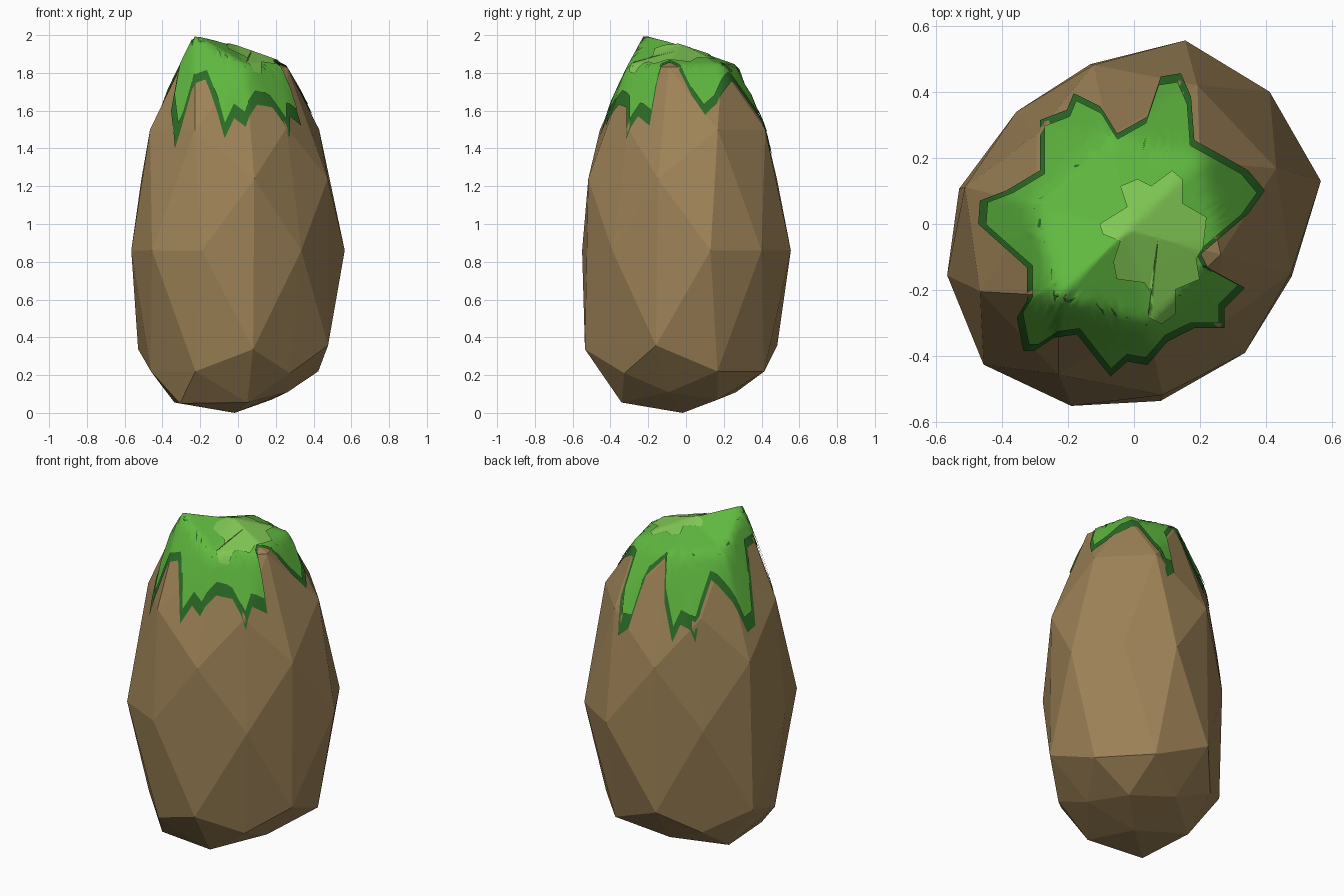
import bpy, bmesh, math
from mathutils import Vector
from mathutils.bvhtree import BVHTree

if "Cube" in bpy.data.objects:
    bpy.data.objects.remove(bpy.data.objects["Cube"])


def material(name, rgb):
    m = bpy.data.materials.new(name)
    m.diffuse_color = (*rgb, 1)
    m.use_nodes = True
    m.node_tree.nodes["Principled BSDF"].inputs["Base Color"].default_value = m.diffuse_color
    return m


def finish(bm, name, mat, smooth):
    me = bpy.data.meshes.new(name)
    bm.to_mesh(me)
    for p in me.polygons:
        p.use_smooth = smooth
    me.materials.append(mat)
    ob = bpy.data.objects.new(name, me)
    bpy.context.collection.objects.link(ob)
    return ob


# Rock: edge-up icosphere (42 points), reshaped level by level
A, B = 0.5257, 0.8507
dirs = set()
for base in ((0, A, B), (0.5, 0.309, 0.809), (1, 0, 0)):
    for k in range(3):
        c = base[k:] + base[:k]
        for sx in (1, -1):
            for sy in (1, -1):
                for sz in (1, -1):
                    dirs.add((c[0] * sx + 0.0, c[1] * sy + 0.0, c[2] * sz + 0.0))

# level: (height, radius)
LEVELS = {1: (1.93, 0), 0.851: (1.83, 0.30), 0.809: (1.83, 0.29),
          0.526: (1.51, 0.40), 0.5: (1.50, 0.485), 0.309: (1.24, 0.51),
          0: (0.86, 0.58), -0.309: (0.345, 0.52), -0.5: (0.22, 0.48),
          -0.526: (0.21, 0.425), -0.809: (0.11, 0.29),
          -0.851: (0.07, 0.27), -1: (0.0, 0)}
# widest ring, a little irregular
WAIST = [(.565, .13), (.41, .40), (.155, .555), (-.355, .34),
         (-.565, -.155), (-.455, -.425), (-.19, -.55), (.335, -.39)]
TURN, SHIFT = math.radians(-46.5), -0.018


def rock_point(d):
    level = round(d[2], 3)
    z, r = LEVELS[level]
    shift = SHIFT
    if level == -0.309:
        shift = -0.026
        z += 0.012 if d[1] > 0 else -0.008
    if d[1] < 0:
        if level == 0.851:
            z, r = 1.99, 0.29
        if level == -0.851:
            z, r = 0.05, 0.40
        if level == -0.809:
            z, r = 0.055, 0.33
    a = math.atan2(d[1], d[0]) + TURN
    p = Vector((r * math.cos(a) + shift, r * math.sin(a) + shift, z))
    if level == 0:
        x, y = min(WAIST, key=lambda q: math.hypot(q[0] - p.x, q[1] - p.y))
        p = Vector((x, y, z))
    return p


bm = bmesh.new()
for d in sorted(dirs):
    bm.verts.new(d)
bmesh.ops.convex_hull(bm, input=bm.verts[:])
for v in bm.verts:
    v.co = rock_point(tuple(v.co))
bmesh.ops.recalc_face_normals(bm, faces=bm.faces[:])
bm.normal_update()
tree = BVHTree.FromBMesh(bm)
finish(bm, "rock", material("rock_brown", (0.34, 0.225, 0.095)), False)
bm.free()


# Moss: star-shaped sheets draped from above onto the rock
def drape(x, y, lift):
    for i in range(40):
        s = 1 - 0.02 * i
        hit = tree.ray_cast(Vector((x * s, y * s, 4)), Vector((0, 0, -1)))[0]
        if hit:
            return hit + (hit - Vector((0, 0, 1.45))).normalized() * lift
    return Vector((x, y, 1.9))


def moss(name, outline, centre, scale, lift, mat, rings=12, split=3):
    cx, cy = centre
    rim = []
    for i, (x, y) in enumerate(outline):
        x2, y2 = outline[(i + 1) % len(outline)]
        for k in range(split):
            t = k / split
            rim.append((x + (x2 - x) * t - cx, y + (y2 - y) * t - cy))
    bm = bmesh.new()
    hub = bm.verts.new(drape(cx, cy, lift))
    loops = []
    for j in range(1, rings + 1):
        f = scale * j / rings
        loops.append([bm.verts.new(drape(cx + x * f, cy + y * f, lift)) for x, y in rim])
    n = len(rim)
    for i in range(n):
        k = (i + 1) % n
        bm.faces.new((hub, loops[0][i], loops[0][k]))
        for a, b in zip(loops, loops[1:]):
            bm.faces.new((a[i], b[i], b[k], a[k]))
    finish(bm, name, mat, True)
    bm.free()


STAR = [(.39, .10), (.34, .16), (.27, .20), (.18, .25), (.17, .38), (.14, .45),
        (.08, .44), (.04, .32), (-.05, .27), (-.10, .35), (-.18, .39),
        (-.20, .34), (-.28, .31), (-.28, .16), (-.38, .10), (-.46, .07),
        (-.465, 0), (-.42, -.04), (-.32, -.13), (-.32, -.23), (-.35, -.28),
        (-.33, -.38), (-.30, -.38), (-.24, -.34), (-.17, -.33), (-.07, -.455),
        (-.02, -.41), (.04, -.42), (.10, -.35), (.18, -.31), (.27, -.31), (.27, -.25),
        (.33, -.19), (.22, -.13), (.20, -.09), (.27, -.03), (.34, .03)]
PATCH = [(.21, .02), (.14, .06), (.14, .13), (.11, .155), (.05, .11), (.01, .13),
         (-.04, .11), (-.02, .05), (-.10, 0), (-.09, -.03), (-.04, -.05),
         (-.06, -.11), (-.05, -.16), (.03, -.17), (.05, -.20), (.04, -.27),
         (.08, -.29), (.12, -.26), (.12, -.19), (.19, -.16), (.18, -.10),
         (.20, -.07)]

moss("moss_under_layer", STAR, (-.03, -.02), 1.0, 0.006,
     material("moss_dark", (0.026, 0.15, 0.02)))
moss("moss_top_layer", STAR, (-.03, -.02), 0.93, 0.013,
     material("moss_green", (0.115, 0.48, 0.05)))
moss("moss_light_patch", PATCH, (.07, -.04), 1.0, 0.020,
     material("moss_light", (0.22, 0.58, 0.09)))
